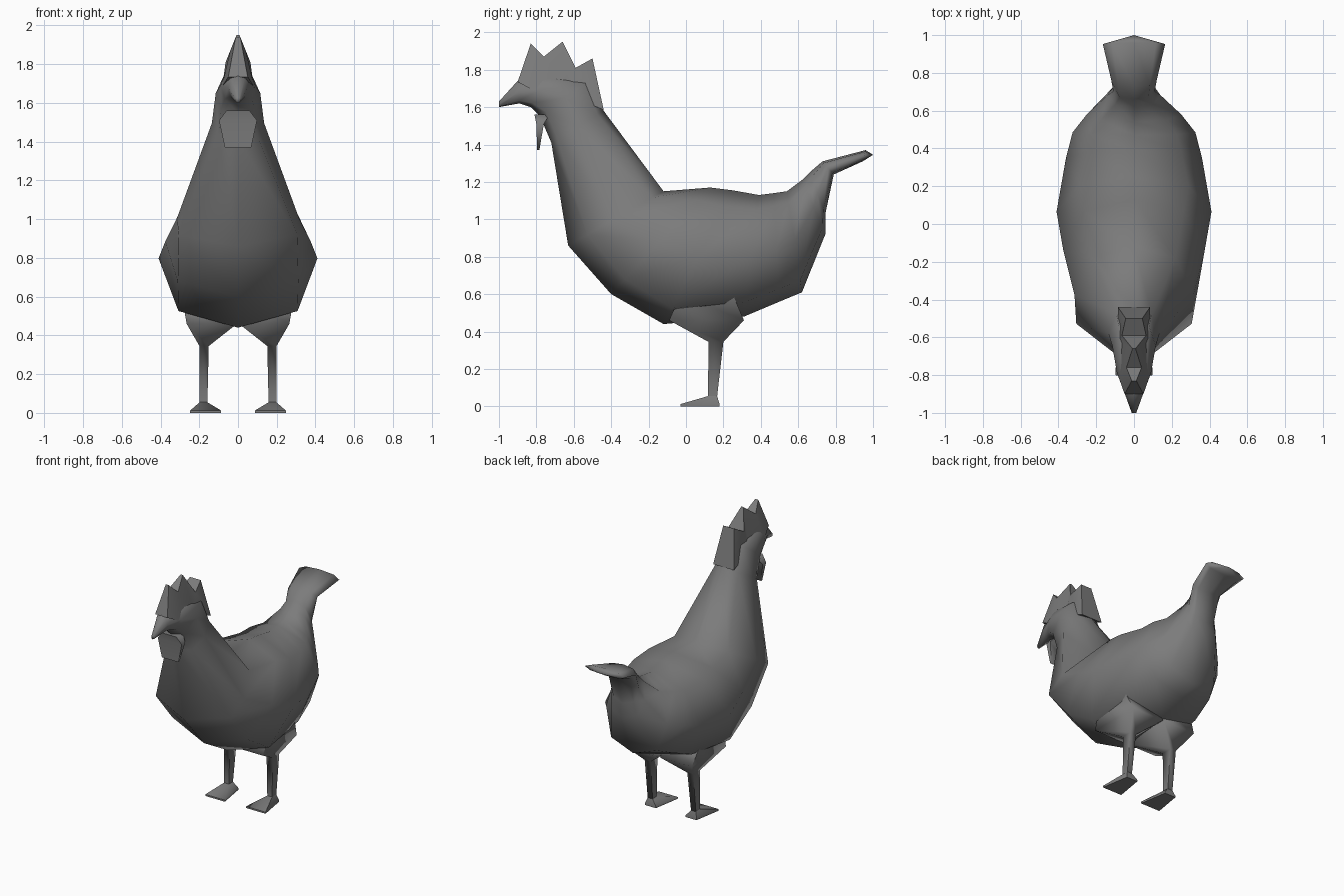
import bpy, bmesh, math

if "Cube" in bpy.data.objects:
    bpy.data.objects.remove(bpy.data.objects["Cube"])

dark = bpy.data.materials.new("dark_grey")
dark.diffuse_color = (.2, .2, .2, 1)
dark.use_nodes = True
dark.node_tree.nodes["Principled BSDF"].inputs["Base Color"].default_value = dark.diffuse_color


def finish(name, bm, angle):
    bmesh.ops.recalc_face_normals(bm, faces=bm.faces)
    me = bpy.data.meshes.new(name)
    bm.to_mesh(me)
    bm.free()
    me.materials.append(dark)
    ob = bpy.data.objects.new(name, me)
    bpy.context.collection.objects.link(ob)
    bpy.ops.object.select_all(action='DESELECT')
    ob.select_set(True)
    bpy.context.view_layer.objects.active = ob
    bpy.ops.object.shade_smooth_by_angle(angle=math.radians(angle))


def loft(name, rings, tip=None, angle=85):
    bm = bmesh.new()
    vs = [[bm.verts.new(p) for p in r] for r in rings]
    n = len(rings[0])
    for a, b in zip(vs, vs[1:]):
        for i in range(n):
            j = (i + 1) % n
            bm.faces.new((a[i], a[j], b[j], b[i]))
    bm.faces.new(vs[0])
    if tip:
        t = bm.verts.new(tip)
        for i in range(n):
            bm.faces.new((vs[-1][i], vs[-1][(i + 1) % n], t))
    else:
        bm.faces.new(vs[-1])
    finish(name, bm, angle)


def octagon(ty, tz, by, bz, w, low_t=.12, low_w=.75):
    # fraction from underside to back, fraction of half width
    half = [(low_t, low_w), (.5, 1), (.88, .7)]
    section = [(0, 0)] + half + [(1, 0)] + [(t, -s) for t, s in reversed(half)]
    return [(s * w, by + (ty - by) * t, bz + (tz - bz) * t) for t, s in section]


def rect(cx, cy, z, hx, hy):
    return [(cx + sx * hx, cy + sy * hy, z) for sx, sy in ((-1, -1), (1, -1), (1, 1), (-1, 1))]


# Beak, head, neck, body and tail: top y, z, underside y, z, half width
spine = [
    (-1, 1.63, -1, 1.60, .012),
    (-.90, 1.74, -.89, 1.62, .05),
    (-.75, 1.78, -.83, 1.60, .09),
    (-.51, 1.75, -.78, 1.55, .115),
    (-.44, 1.58, -.72, 1.41, .135),
    (-.12, 1.15, -.63, .86, .315, .2, .97),
    (.13, 1.17, -.40, .60, .375, .14, .83),
    (.25, 1.155, -.12, .44, .41),
    (.39, 1.13, .31, .48, .36),
    (.47, 1.14, .50, .56, .325),
    (.54, 1.15, .62, .61, .25),
    (.62, 1.21, .745, .92, .14),
    (.66, 1.25, .745, 1.03, .11),
    (.73, 1.31, .79, 1.24, .12),
    (.96, 1.37, .945, 1.31, .165),
]
loft("body", [octagon(*s) for s in spine], tip=(0, 1, 1.345))

# Comb, a wedge that flares from its three points into the head
outline = [(-.90, 1.735), (-.83, 1.94), (-.76, 1.87), (-.66, 1.95), (-.59, 1.81),
           (-.5, 1.86), (-.44, 1.585), (-.62, 1.66), (-.8, 1.68)]
bm = bmesh.new()
sides = [[bm.verts.new((s * min(.008 + .4 * (1.95 - z), .085, .5 * (y + 1)), y, z)) for y, z in outline]
         for s in (-1, 1)]
n = len(outline)
for i in range(n):
    j = (i + 1) % n
    bm.faces.new((sides[0][i], sides[0][j], sides[1][j], sides[1][i]))
caps = [bm.faces.new(s) for s in sides]
bmesh.ops.triangulate(bm, faces=caps)
finish("comb", bm, 60)

# Wattle under the beak
loft("wattle", [rect(0, -.77, 1.56, .06, .04), rect(0, -.78, 1.51, .098, .02),
                rect(0, -.79, 1.37, .068, .006)])

# Thighs, shanks and feet
for side, s in (("left", -1), ("right", 1)):
    loft(side + "_leg", [rect(s * .155, .11, .60, .135, .14), rect(s * .135, .11, .46, .13, .2),
                         rect(s * .175, .16, .345, .024, .04),
                         rect(s * .178, .142, .05, .02, .024)])
    cx = s * .167
    plan = [(-.08, -.03), (.08, -.03), (.045, .18), (-.045, .18)]
    loft(side + "_foot", [[(cx + x, y, 0) for x, y in plan],
                          [(cx + x, y, .012) for x, y in plan],
                          rect(s * .178, .142, .055, .02, .024)], angle=60)
